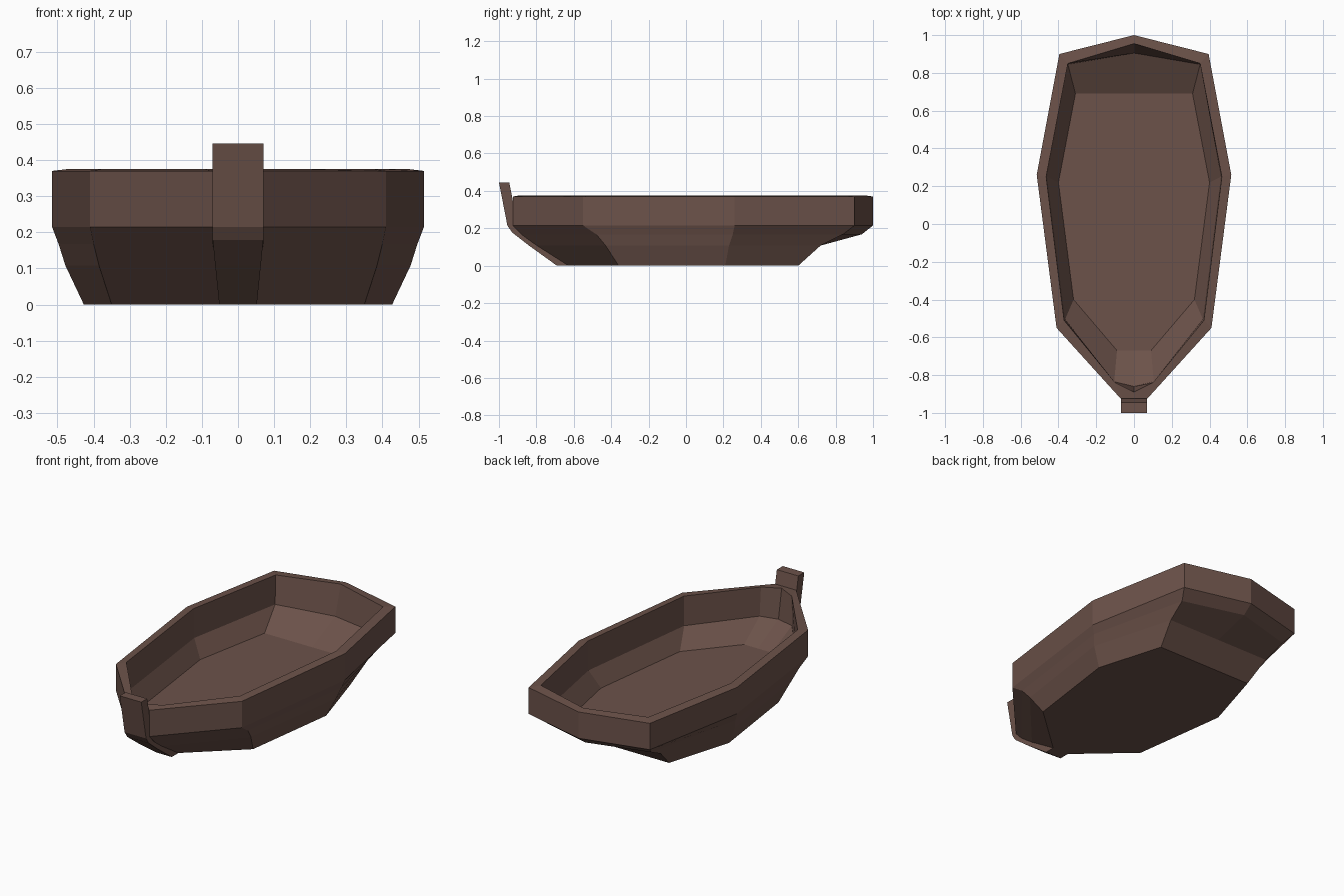
import bpy, bmesh

if "Cube" in bpy.data.objects:
    bpy.data.objects.remove(bpy.data.objects["Cube"])

wood = bpy.data.materials.new("brown_wood")
wood.diffuse_color = (0.15, 0.085, 0.068, 1)
wood.use_nodes = True
wood.node_tree.nodes["Principled BSDF"].inputs["Base Color"].default_value = wood.diffuse_color


def finish(bm, name):
    bmesh.ops.recalc_face_normals(bm, faces=bm.faces)
    mesh = bpy.data.meshes.new(name)
    bm.to_mesh(mesh)
    bm.free()
    mesh.materials.append(wood)
    obj = bpy.data.objects.new(name, mesh)
    bpy.context.collection.objects.link(obj)
    return obj


def ring(bm, half, z):
    """Closed ring from a right-hand half outline, stern centre to bow centre."""
    left = [(-x, y) for x, y in half[-2:0:-1]]
    return [bm.verts.new((x, y, z)) for x, y in half + left]


def loft(bm, rings):
    for a, b in zip(rings, rings[1:]):
        n = len(a)
        for i in range(n):
            j = (i + 1) % n
            bm.faces.new((a[i], a[j], b[j], b[i]))
    bm.faces.new(rings[0])
    bm.faces.new(rings[-1])


# Half outlines: stern centre, stern corner, midship, fore corner, bow edge, bow centre
keel = [(0, .60), (.31, .60), (.427, .21), (.35, -.36), (.05, -.63), (0, -.63)]
bilge = [(0, .72), (.34, .72), (.478, .23), (.385, -.43), (.06, -.80), (0, -.80)]
lower = [(0, .94), (.36, .84), (.497, .25), (.40, -.48), (.07, -.88), (0, -.88)]
gunwale = [(0, 1.0), (.395, .90), (.515, .26), (.41, -.55), (.07, -.925), (0, -.925)]
inner_rim = [(0, .955), (.35, .85), (.465, .25), (.37, -.51), (.10, -.84), (0, -.89)]
inner_wall = [(0, .905), (.35, .845), (.46, .25), (.365, -.505), (.105, -.835), (0, -.86)]
floor = [(0, .69), (.31, .69), (.40, .22), (.32, -.40), (.09, -.67), (0, -.67)]

# Hull: outside from the bottom up, over the rim, then down to the floor
bm = bmesh.new()
sections = [(keel, 0), (bilge, .108), (lower, .168), (gunwale, .215), (gunwale, .37),
            (inner_rim, .376), (inner_wall, .205), (floor, .105)]
loft(bm, [ring(bm, half, z) for half, z in sections])
finish(bm, "hull")

# Bow stem: side profile (y, z) given width, narrowing toward the keel
stem = [(-.69, 0), (-.84, .108), (-.93, .178), (-.955, .215), (-1, .446),
        (-.945, .446), (-.93, .37), (-.90, .20), (-.62, 0)]
bm = bmesh.new()
sides = [[bm.verts.new((s * (.052 + .018 * min(z / .175, 1)), y, z)) for y, z in stem]
         for s in (-1, 1)]
loft(bm, sides)
finish(bm, "bow_stem")
